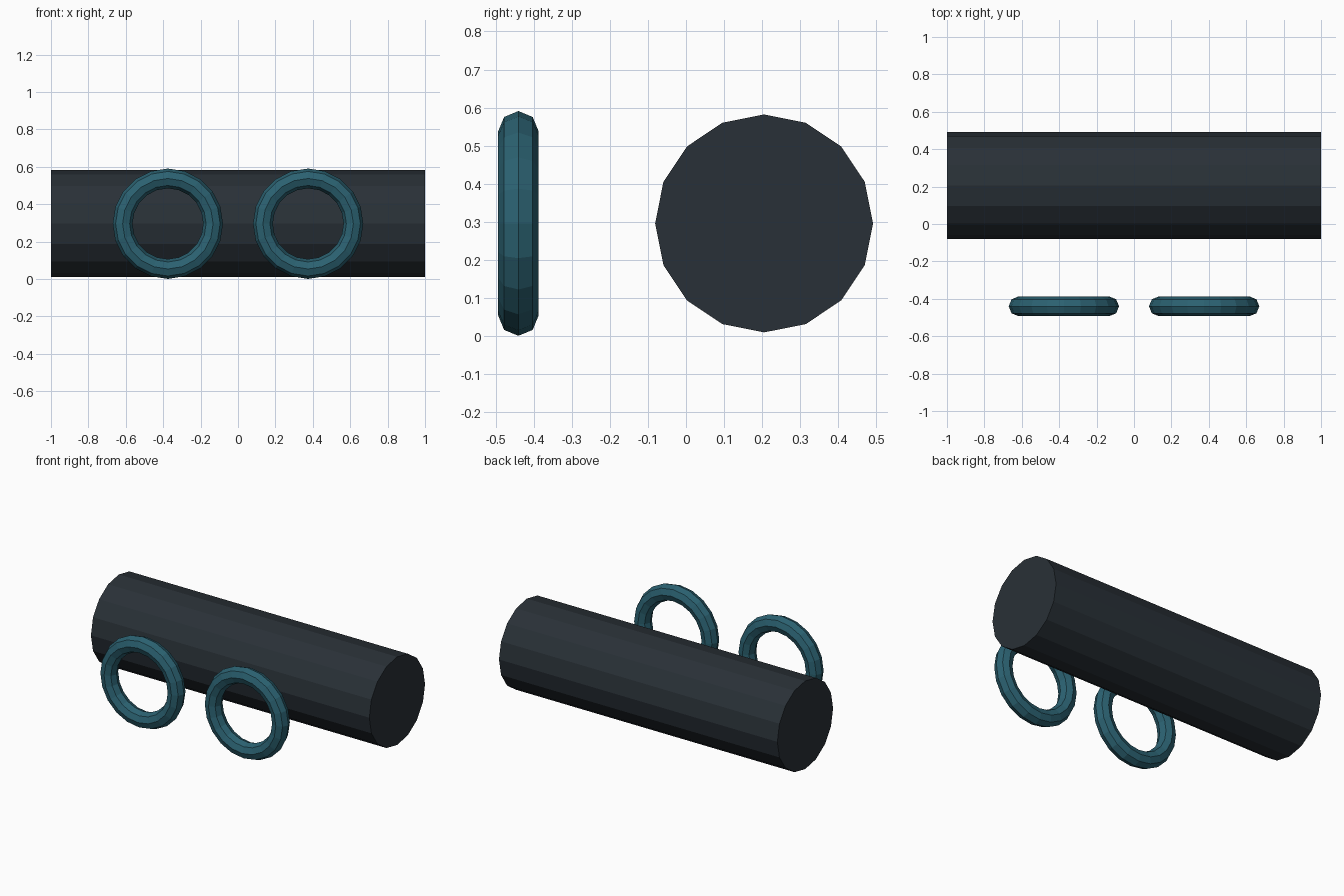
import bpy
from math import pi

if "Cube" in bpy.data.objects:
    bpy.data.objects.remove(bpy.data.objects["Cube"])


def paint(obj, name, rgb):
    mat = bpy.data.materials.get(name) or bpy.data.materials.new(name)
    mat.diffuse_color = (*rgb, 1.0)
    mat.use_nodes = True
    mat.node_tree.nodes["Principled BSDF"].inputs["Base Color"].default_value = mat.diffuse_color
    obj.data.materials.append(mat)


Z = 0.296

# Long 16-sided bar lying along x
bpy.ops.mesh.primitive_cylinder_add(vertices=16, radius=0.286, depth=2.0,
                                    location=(0, 0.205, Z), rotation=(0, pi / 2, 0))
bar = bpy.context.object
bar.name = "bar"
paint(bar, "dark_slate", (0.022, 0.030, 0.038))

# Two upright rings in front of the bar
for side, x in (("left", -0.375), ("right", 0.375)):
    bpy.ops.mesh.primitive_torus_add(major_segments=20, minor_segments=8,
                                     major_radius=0.242, minor_radius=0.053,
                                     location=(x, -0.44, Z), rotation=(pi / 2, 0, 0))
    ring = bpy.context.object
    ring.name = f"{side}_ring"
    ring.data.polygons.foreach_set("use_smooth", [False] * len(ring.data.polygons))
    paint(ring, "teal", (0.024, 0.120, 0.165))
